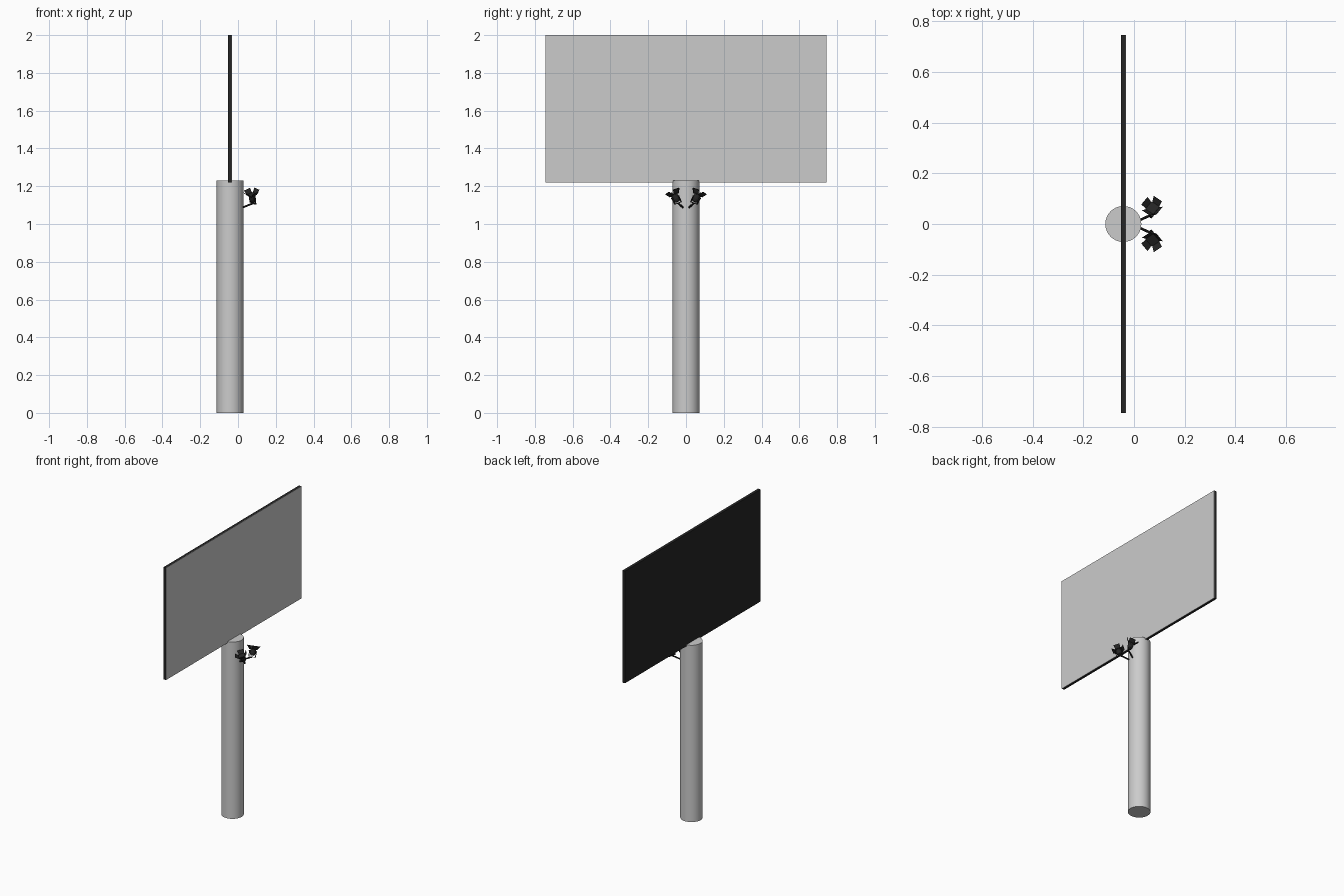
import bpy, bmesh, math
from mathutils import Vector, Matrix

if "Cube" in bpy.data.objects:
    bpy.data.objects.remove(bpy.data.objects["Cube"])

dark = bpy.data.materials.new("dark_paint")
dark.diffuse_color = (0.018, 0.018, 0.018, 1)
dark.use_nodes = True
dark.node_tree.nodes["Principled BSDF"].inputs["Base Color"].default_value = dark.diffuse_color


def add_object(name, bm, mat=None, matrix=None):
    bmesh.ops.recalc_face_normals(bm, faces=bm.faces)
    if matrix:
        bm.transform(matrix)
        if matrix.determinant() < 0:
            bmesh.ops.reverse_faces(bm, faces=bm.faces)
    me = bpy.data.meshes.new(name)
    bm.to_mesh(me)
    bm.free()
    ob = bpy.data.objects.new(name, me)
    bpy.context.collection.objects.link(ob)
    if mat:
        me.materials.append(mat)
    return ob


def smooth(ob):
    bpy.ops.object.select_all(action='DESELECT')
    ob.select_set(True)
    bpy.context.view_layer.objects.active = ob
    bpy.ops.object.shade_smooth_by_angle(angle=math.radians(35))


def add_box(bm, size, loc):
    m = Matrix.Translation(loc) @ Matrix.Diagonal((*size, 1))
    bmesh.ops.create_cube(bm, size=1, matrix=m)


def box(name, size, loc, mat=None):
    bm = bmesh.new()
    add_box(bm, size, loc)
    return add_object(name, bm, mat)


def add_cone(bm, p, q, r1, r2, n):
    p, q = Vector(p), Vector(q)
    m = Matrix.Translation((p + q) / 2) @ (q - p).to_track_quat('Z', 'Y').to_matrix().to_4x4()
    bmesh.ops.create_cone(bm, cap_ends=True, segments=n, radius1=r1, radius2=r2,
                          depth=(q - p).length, matrix=m)


# Post
AX = -0.042
bm = bmesh.new()
add_cone(bm, (AX, 0, 0), (AX, 0, 1.23), 0.071, 0.071, 32)
smooth(add_object("post", bm))

# Sign: dark backing board with a pale face sheet on the lit side
box("sign_backing", (0.018, 1.49, 0.78), (AX - 0.001, 0, 1.61), dark)
box("sign_face", (0.002, 1.49, 0.78), (AX + 0.009, 0, 1.61))

# Spotlights, mirrored across the y = 0 plane
pivot = Vector((0.075, 0.057, 1.142))
aim = Vector((-0.12, 0.42, 0.88)).normalized()
side = Vector((0.55, 0.83, 0))
side = (side - aim * side.dot(aim)).normalized()
local = Matrix((side, aim.cross(side), aim)).transposed().to_4x4()
local.translation = pivot

for label, sy in (("left", -1), ("right", 1)):
    flip = Matrix.Diagonal((1, sy, 1, 1))
    place = flip @ local

    # Bracket arm from the post to the yoke
    bm = bmesh.new()
    add_cone(bm, (0.018, 0.013, 1.085), local @ Vector((0, 0, -0.036)), 0.005, 0.005, 8)
    add_object(label + "_lamp_arm", bm, dark, flip)

    # U-shaped yoke
    bm = bmesh.new()
    add_box(bm, (0.046, 0.009, 0.003), (0, 0, -0.035))
    for s in (-1, 1):
        add_box(bm, (0.003, 0.009, 0.038), (s * 0.0225, 0, -0.016))
        add_cone(bm, (s * 0.016, 0, 0), (s * 0.027, 0, 0), 0.004, 0.004, 8)
    add_object(label + "_lamp_yoke", bm, dark, place)

    # Lamp housing with a wider front rim
    bm = bmesh.new()
    add_cone(bm, (0, 0, -0.027), (0, 0, -0.012), 0.012, 0.018, 16)
    add_cone(bm, (0, 0, -0.012), (0, 0, 0.014), 0.018, 0.018, 16)
    add_box(bm, (0.04, 0.04, 0.004), (0, 0, 0.014))
    smooth(add_object(label + "_lamp_housing", bm, dark, place))

    # Four flared barn doors
    bm = bmesh.new()
    for i in range(4):
        rot = Matrix.Rotation(i * math.pi / 2, 4, 'Z')
        rim = [(-0.017, 0.020, 0.015), (0.017, 0.020, 0.015),
               (0.020, 0.037, 0.036), (-0.020, 0.037, 0.036)]
        inner = [bm.verts.new(rot @ Vector(p)) for p in rim]
        outer = [bm.verts.new(rot @ (Vector(p) + Vector((0, 0.0012, -0.001)))) for p in rim]
        bm.faces.new(inner)
        bm.faces.new(outer[::-1])
        for a in range(4):
            b = (a + 1) % 4
            bm.faces.new((inner[a], outer[a], outer[b], inner[b]))
    add_object(label + "_lamp_barn_doors", bm, dark, place)
